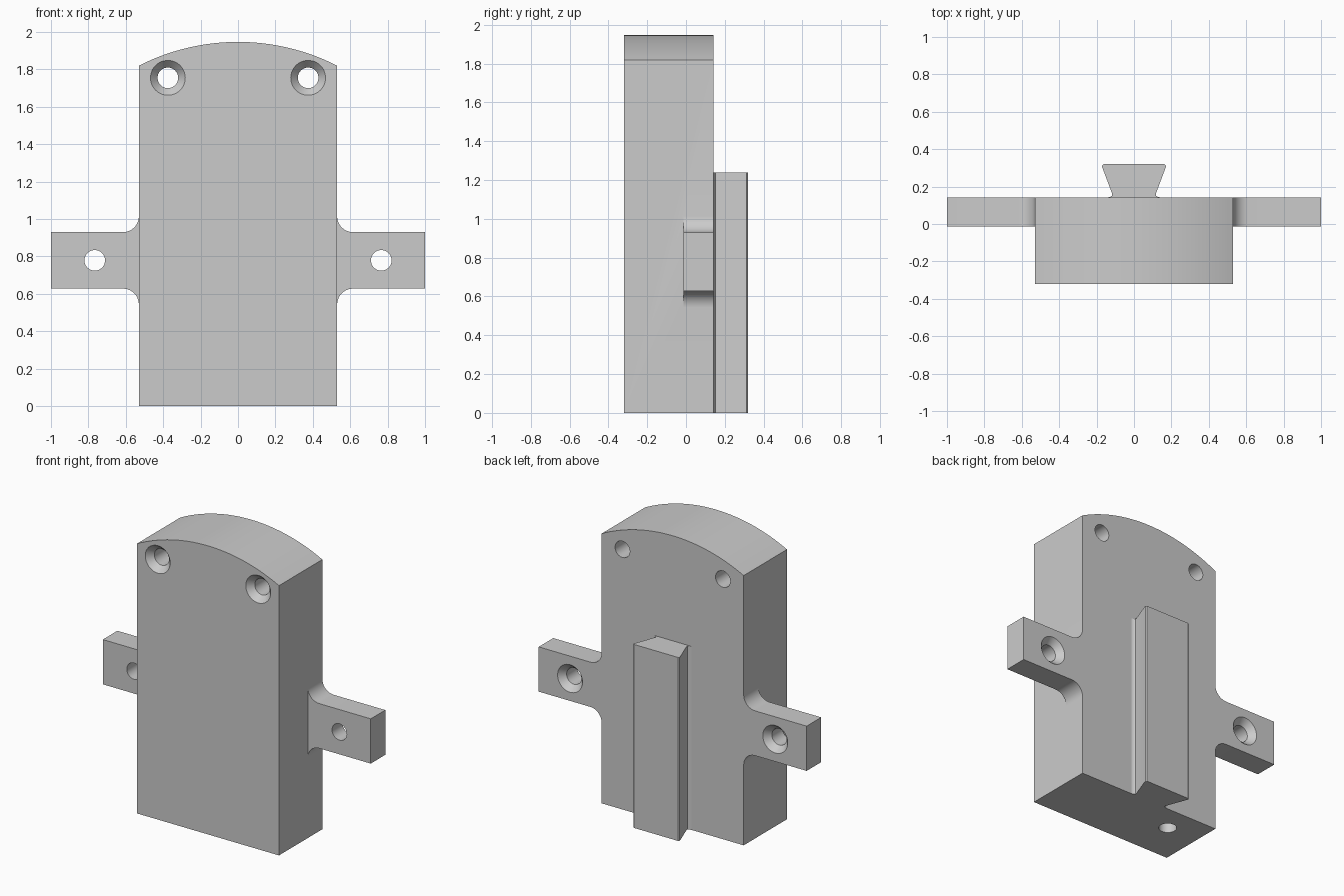
import bpy, bmesh, math
from mathutils import Vector

cube = bpy.data.objects.get("Cube")
if cube:
    bpy.data.objects.remove(cube, do_unlink=True)

grey = bpy.data.materials.new("plain_grey")
grey.use_nodes = True
GREY = (0.6, 0.6, 0.6, 1)
grey.diffuse_color = GREY
grey.node_tree.nodes["Principled BSDF"].inputs["Base Color"].default_value = GREY

FRONT, EAR_FRONT, BACK, RAIL_BACK = -0.32, -0.013, 0.142, 0.32
HALF_W = 0.53


def prism(name, base, along):
    """Extrude a closed outline of 3D points along a vector."""
    bm = bmesh.new()
    face = bm.faces.new([bm.verts.new(p) for p in base])
    moved = bmesh.ops.extrude_face_region(bm, geom=[face])["geom"]
    bmesh.ops.translate(bm, vec=Vector(along),
                        verts=[v for v in moved if isinstance(v, bmesh.types.BMVert)])
    bmesh.ops.recalc_face_normals(bm, faces=bm.faces)
    mesh = bpy.data.meshes.new(name)
    bm.to_mesh(mesh)
    bm.free()
    mesh.materials.append(grey)
    obj = bpy.data.objects.new(name, mesh)
    bpy.context.collection.objects.link(obj)
    return obj


def arc(cx, cz, r, a0, a1, n):
    return [(cx + r * math.cos(math.radians(a0 + (a1 - a0) * i / n)),
             cz + r * math.sin(math.radians(a0 + (a1 - a0) * i / n))) for i in range(n + 1)]


def cone_cutter(start, direction, length, r1, r2):
    """Round cutter running from start along direction."""
    d = Vector(direction)
    bpy.ops.mesh.primitive_cone_add(vertices=48, radius1=r1, radius2=r2, depth=length,
                                    location=Vector(start) + d * length / 2,
                                    rotation=d.to_track_quat('Z', 'Y').to_euler())
    return bpy.context.object


def combine(target, tool, operation):
    tool.hide_render = True
    mod = target.modifiers.new(operation.lower(), 'BOOLEAN')
    mod.object, mod.operation, mod.solver = tool, operation, 'EXACT'
    bpy.context.view_layer.objects.active = target
    bpy.ops.object.modifier_apply(modifier=mod.name)
    bpy.data.objects.remove(tool, do_unlink=True)


# Main block with a gently arched top
shoulder, crown = 1.82, 1.947
rise = crown - shoulder
radius = (HALF_W ** 2 + rise ** 2) / (2 * rise)
half = math.degrees(math.asin(HALF_W / radius))
outline = [(-HALF_W, 0), (HALF_W, 0)] + arc(0, crown - radius, radius, 90 - half, 90 + half, 32)
body = prism("mounting_block", [(x, FRONT, z) for x, z in outline], (0, BACK - FRONT, 0))

# Side ears with filleted roots
low, high, fillet = 0.628, 0.93, 0.085
inner, root = HALF_W - 0.05, HALF_W + fillet
ear = ([(inner, low - fillet)] + arc(root, low - fillet, fillet, 180, 90, 10)
       + [(1, low), (1, high)] + arc(root, high + fillet, fillet, 270, 180, 10)
       + [(inner, high + fillet)])
for side in (1, -1):
    tool = prism("ear", [(side * x, EAR_FRONT, z) for x, z in ear], (0, BACK - EAR_FRONT, 0))
    combine(body, tool, 'UNION')

# Countersunk screw holes: (x, z, face, direction into the part, length)
HOLE, SINK, DEPTH, OVER = 0.055, 0.093, 0.042, 0.01
slope = (SINK - HOLE) / DEPTH * OVER
for side in (1, -1):
    for x, z, face, d in ((0.375, 1.755, FRONT, 1), (0.766, 0.779, BACK, -1)):
        start = (side * x, face - d * OVER, z)
        combine(body, cone_cutter(start, (0, d, 0), 0.6, HOLE, HOLE), 'DIFFERENCE')
        combine(body, cone_cutter(start, (0, d, 0), DEPTH + OVER, SINK + slope, HOLE), 'DIFFERENCE')

# Single blind hole in the underside
combine(body, cone_cutter((-0.3, -0.037, -0.01), (0, 0, 1), 0.4, HOLE, HOLE), 'DIFFERENCE')

# Dovetail rail on the back, flared at its foot and eased at its outer corners
edge = [(0.14, BACK), (0.126, 0.145), (0.117, 0.152), (0.117, 0.162),
        (0.17, 0.304), (0.171, 0.313), (0.163, RAIL_BACK)]
section = edge + [(-x, y) for x, y in reversed(edge)]
rail = prism("dovetail_rail", [(x, y, 0) for x, y in section], (0, 0, 1.238))

# Tidy flat regions and shade curved walls smoothly
bm = bmesh.new()
bm.from_mesh(body.data)
bmesh.ops.remove_doubles(bm, verts=bm.verts, dist=0.0001)
bmesh.ops.dissolve_limit(bm, angle_limit=0.002, verts=bm.verts, edges=bm.edges)
bm.to_mesh(body.data)
bm.free()
for obj in (body, rail):
    bpy.ops.object.select_all(action='DESELECT')
    obj.select_set(True)
    bpy.context.view_layer.objects.active = obj
    bpy.ops.object.shade_smooth_by_angle(angle=math.radians(32))
